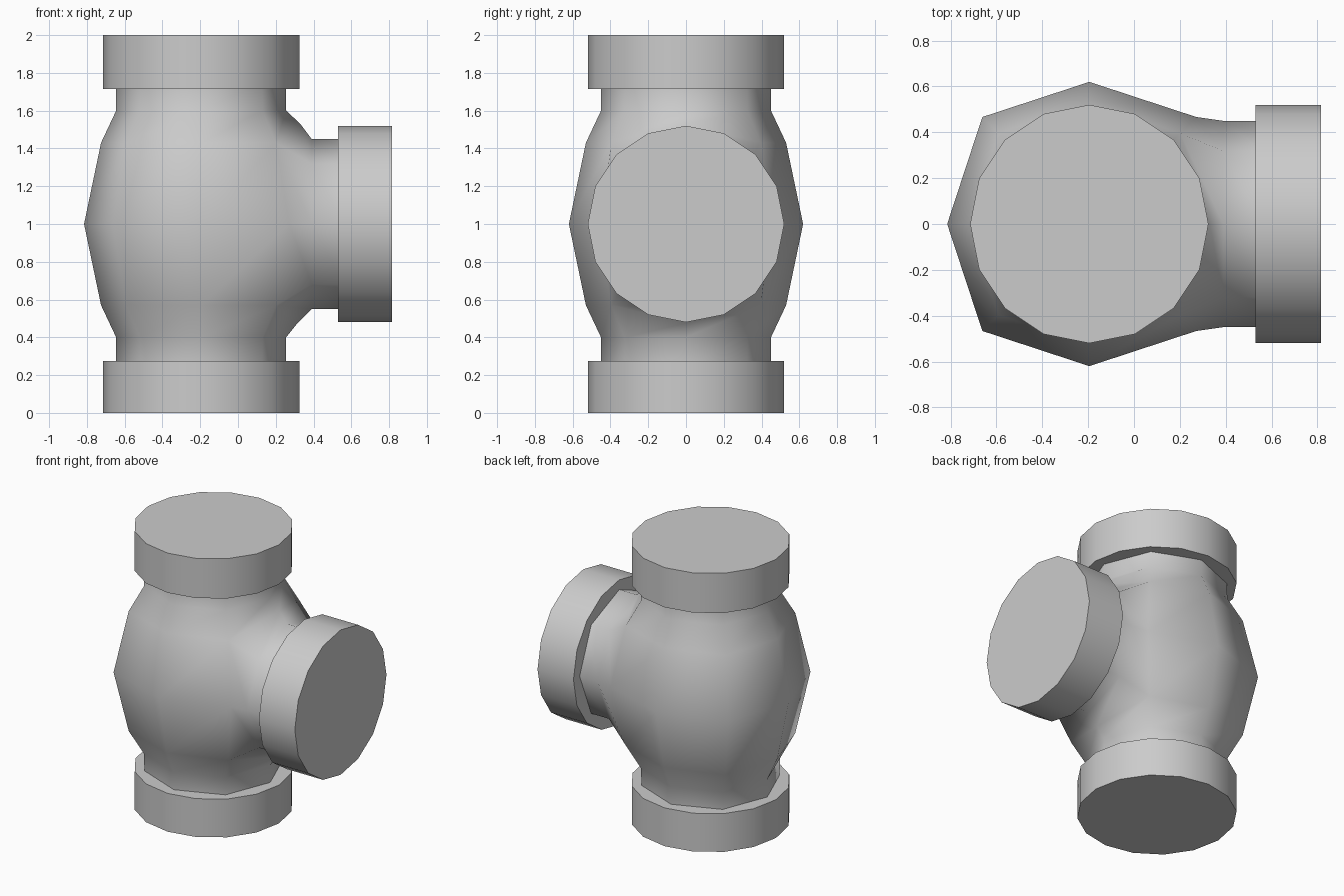
import bpy
import bmesh
from math import sin, cos, pi, radians
from mathutils import Matrix, Vector

cube = bpy.data.objects.get("Cube")
if cube:
    bpy.data.objects.remove(cube, do_unlink=True)

grey = bpy.data.materials.new("plain_grey")
grey.use_nodes = True
colour = (0.6, 0.6, 0.6, 1)
grey.diffuse_color = colour
grey.node_tree.nodes["Principled BSDF"].inputs["Base Color"].default_value = colour

AXIS_X = -0.195
CAP_R = 0.52


def finish(name, bm, angle):
    bmesh.ops.recalc_face_normals(bm, faces=bm.faces)
    mesh = bpy.data.meshes.new(name)
    bm.to_mesh(mesh)
    bm.free()
    mesh.materials.append(grey)
    obj = bpy.data.objects.new(name, mesh)
    bpy.context.collection.objects.link(obj)
    bpy.ops.object.select_all(action="DESELECT")
    obj.select_set(True)
    bpy.context.view_layer.objects.active = obj
    bpy.ops.object.shade_smooth_by_angle(angle=radians(angle))


def end_cap(name, depth, matrix):
    bm = bmesh.new()
    # first rim corner lies on an axis
    bmesh.ops.create_cone(bm, cap_ends=True, segments=16, radius1=CAP_R,
                          radius2=CAP_R, depth=depth, matrix=matrix)
    finish(name, bm, 40)


def bridge(bm, a, b):
    for i in range(8):
        j = (i + 1) % 8
        bm.faces.new((a[i], a[j], b[j], b[i]))


# Bulging eight-sided body: (height, radius on axes, radius on diagonals)
half = [(0.75, 0.45, 0.455), (0.60, 0.45, 0.46), (0.43, 0.53, 0.56)]
rows = ([(1 - h, a, d) for h, a, d in half] + [(1, 0.62, 0.66)]
        + [(1 + h, a, d) for h, a, d in reversed(half)])
bm = bmesh.new()
rings = []
for z, axis_r, diag_r in rows:
    ring = []
    for i in range(8):
        r = diag_r if i % 2 else axis_r
        t = i * pi / 4
        ring.append(bm.verts.new((AXIS_X + r * cos(t), r * sin(t), z)))
    rings.append(ring)
for low, high in zip(rings, rings[1:]):
    bridge(bm, low, high)

# Open the side and draw out the branch neck
low, mid, high = rings[2:5]
low[0].co = Vector((0.315, 0, 0.475))
high[0].co = Vector((0.33, 0, 1.53))
bm.verts.remove(mid[0])
rim = [mid[1], high[1], high[0], high[7], mid[7], low[7], low[0], low[1]]
for x in (0.39, 0.56):
    neck = [bm.verts.new((x, 0.45 * cos(i * pi / 4), 1 + 0.45 * sin(i * pi / 4)))
            for i in range(8)]
    bridge(bm, rim, neck)
    rim = neck
finish("tee_body", bm, 80)

# Collars closing the three openings
end_cap("bottom_collar", 0.275, Matrix.Translation((AXIS_X, 0, 0.1375)))
end_cap("top_collar", 0.285, Matrix.Translation((AXIS_X, 0, 1.8575)))
end_cap("branch_collar", 0.285,
        Matrix.Translation((0.6725, 0, 1)) @ Matrix.Rotation(pi / 2, 4, "Y"))
